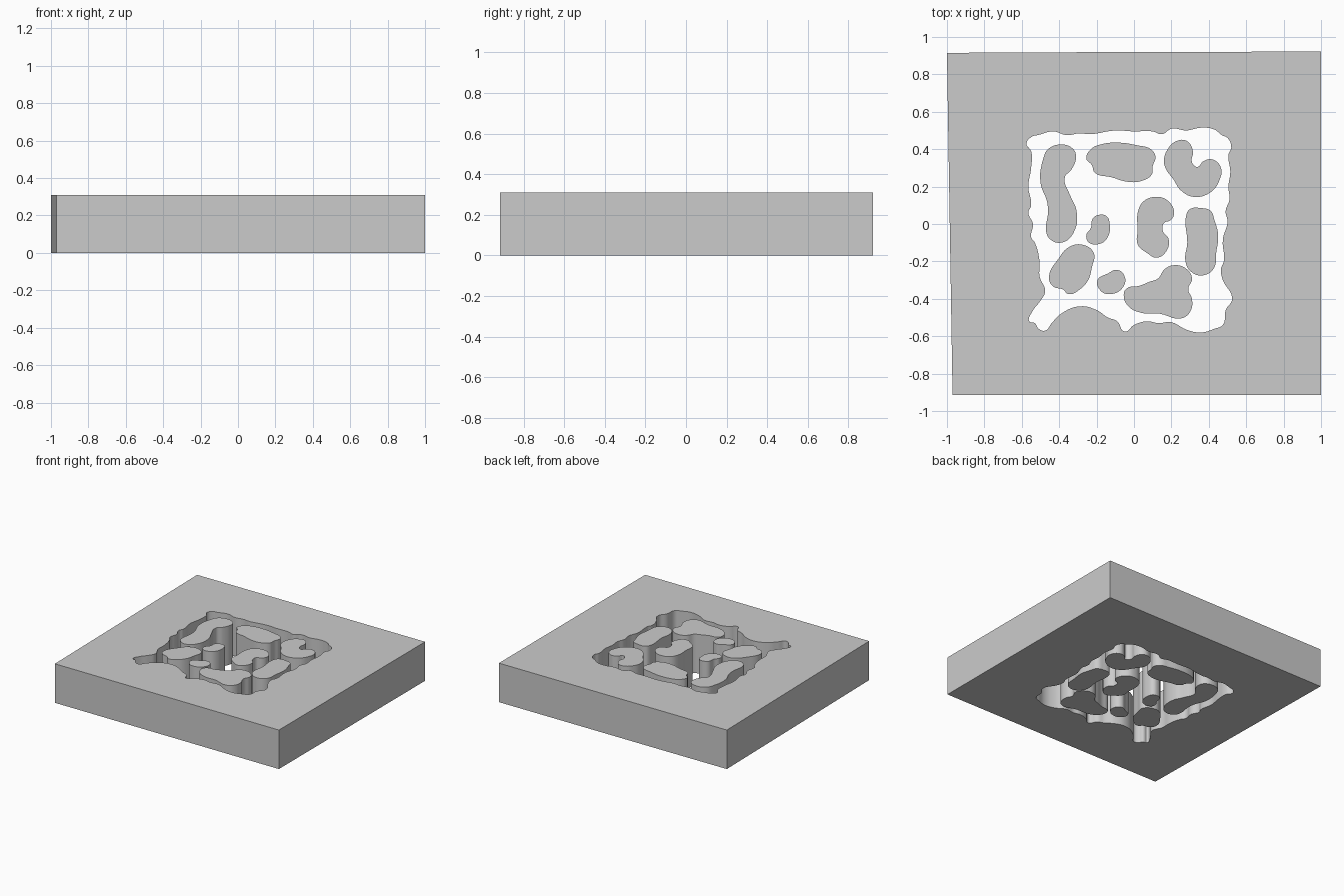
import bpy

HEIGHT = 0.31


def add_outline(curve, points, smooth):
    """Closed outline: rounded bezier or straight polygon."""
    spline = curve.splines.new('BEZIER')
    spline.bezier_points.add(len(points) - 1)
    for bp, (x, y) in zip(spline.bezier_points, points):
        bp.co = (x, y, 0)
        bp.handle_left_type = bp.handle_right_type = 'AUTO' if smooth else 'VECTOR'
    spline.use_cyclic_u = True
    spline.resolution_u = 5 if smooth else 1


def slab(name, *outlines):
    """Extrude outlines (points, smooth) into a solid from z=0 to HEIGHT."""
    curve = bpy.data.curves.new(name, 'CURVE')
    curve.dimensions = '2D'
    curve.fill_mode = 'BOTH'
    curve.extrude = HEIGHT / 2
    for points, smooth in outlines:
        add_outline(curve, points, smooth)
    obj = bpy.data.objects.new(name, curve)
    bpy.context.collection.objects.link(obj)
    obj.location.z = HEIGHT / 2
    bpy.ops.object.select_all(action='DESELECT')
    obj.select_set(True)
    bpy.context.view_layer.objects.active = obj
    bpy.ops.object.convert(target='MESH')
    bpy.ops.object.shade_smooth_by_angle(angle=0.5)
    return obj


# Square plate with a ragged opening
border = [(-1, 0.915), (-0.4, 0.918), (1, 0.922), (1, -0.915), (-0.97, -0.915)]
opening = [
    (-0.575, 0.43), (-0.54, 0.47), (-0.515, 0.475), (-0.43, 0.495), (-0.36, 0.475),
    (-0.29, 0.485), (-0.24, 0.48), (-0.1, 0.5), (0, 0.495), (0.1, 0.495), (0.15, 0.48),
    (0.2, 0.51), (0.28, 0.5), (0.36, 0.515), (0.43, 0.505), (0.47, 0.475), (0.5, 0.46),
    (0.52, 0.41), (0.505, 0.37), (0.515, 0.28), (0.505, 0.2), (0.51, 0.13), (0.49, 0.07),
    (0.5, 0.01), (0.475, -0.08), (0.48, -0.2), (0.465, -0.24), (0.475, -0.3),
    (0.525, -0.4), (0.49, -0.46), (0.475, -0.54), (0.43, -0.56), (0.36, -0.58),
    (0.28, -0.565), (0.2, -0.525), (0.13, -0.53), (0.07, -0.52), (0, -0.54),
    (-0.05, -0.575), (-0.09, -0.52), (-0.14, -0.5), (-0.2, -0.46), (-0.29, -0.44),
    (-0.39, -0.48), (-0.44, -0.53), (-0.475, -0.57), (-0.51, -0.56), (-0.53, -0.53),
    (-0.56, -0.52), (-0.545, -0.47), (-0.5, -0.41), (-0.475, -0.36), (-0.505, -0.28),
    (-0.505, -0.2), (-0.53, -0.1), (-0.55, -0.07), (-0.54, 0), (-0.565, 0.06),
    (-0.55, 0.1), (-0.565, 0.2), (-0.55, 0.3), (-0.55, 0.39)]
slab("plate", (border, False), (opening, True))


def island(name, *points):
    slab(name, (points, True))


# Rounded pillars standing in the opening, flush with the plate
island("pillar_back_left", (-0.39, 0.425), (-0.33, 0.405), (-0.31, 0.365), (-0.335, 0.29),
       (-0.37, 0.25), (-0.34, 0.15), (-0.307, 0.07), (-0.325, -0.05), (-0.39, -0.1),
       (-0.45, -0.08), (-0.47, -0.04), (-0.46, 0.06), (-0.465, 0.12), (-0.5, 0.22),
       (-0.485, 0.35), (-0.46, 0.4))
island("pillar_back_middle", (-0.255, 0.35), (-0.23, 0.4), (-0.18, 0.425), (-0.08, 0.435),
       (0.02, 0.42), (0.09, 0.4), (0.115, 0.36), (0.1, 0.31), (0.095, 0.265), (0.04, 0.23),
       (-0.03, 0.225), (-0.12, 0.25), (-0.21, 0.275), (-0.225, 0.315))
island("pillar_back_right", (0.16, 0.34), (0.18, 0.4), (0.22, 0.44), (0.28, 0.445),
       (0.315, 0.39), (0.31, 0.33), (0.34, 0.305), (0.37, 0.335), (0.42, 0.345),
       (0.465, 0.3), (0.455, 0.23), (0.41, 0.17), (0.32, 0.145), (0.25, 0.18),
       (0.21, 0.24), (0.17, 0.295))
island("pillar_centre_small", (-0.255, -0.06), (-0.23, -0.02), (-0.22, 0.03), (-0.18, 0.05),
       (-0.145, 0.04), (-0.13, 0), (-0.14, -0.07), (-0.18, -0.105), (-0.24, -0.1))
island("pillar_centre", (0.02, 0.06), (0.05, 0.12), (0.12, 0.145), (0.18, 0.125),
       (0.215, 0.06), (0.195, 0.02), (0.16, 0.005), (0.155, -0.04), (0.185, -0.08),
       (0.17, -0.15), (0.12, -0.18), (0.07, -0.155), (0.02, -0.11), (0.02, -0.03))
island("pillar_right", (0.28, 0.05), (0.3, 0.08), (0.36, 0.085), (0.41, 0.07),
       (0.43, 0.02), (0.45, -0.06), (0.44, -0.15), (0.425, -0.24), (0.365, -0.275),
       (0.305, -0.255), (0.275, -0.2), (0.285, -0.1))
island("pillar_front_left", (-0.455, -0.29), (-0.4, -0.18), (-0.35, -0.125), (-0.28, -0.11),
       (-0.215, -0.155), (-0.225, -0.23), (-0.245, -0.3), (-0.29, -0.35), (-0.35, -0.375),
       (-0.38, -0.35), (-0.43, -0.335))
island("pillar_front_small", (-0.195, -0.3), (-0.14, -0.265), (-0.09, -0.245), (-0.05, -0.28),
       (-0.06, -0.34), (-0.13, -0.375), (-0.18, -0.355))
island("pillar_front_right", (-0.055, -0.38), (-0.04, -0.345), (0.03, -0.33), (0.08, -0.31),
       (0.13, -0.29), (0.165, -0.24), (0.22, -0.22), (0.28, -0.24), (0.31, -0.29),
       (0.29, -0.35), (0.31, -0.4), (0.3, -0.47), (0.25, -0.505), (0.14, -0.48),
       (0.04, -0.475), (-0.03, -0.44))
